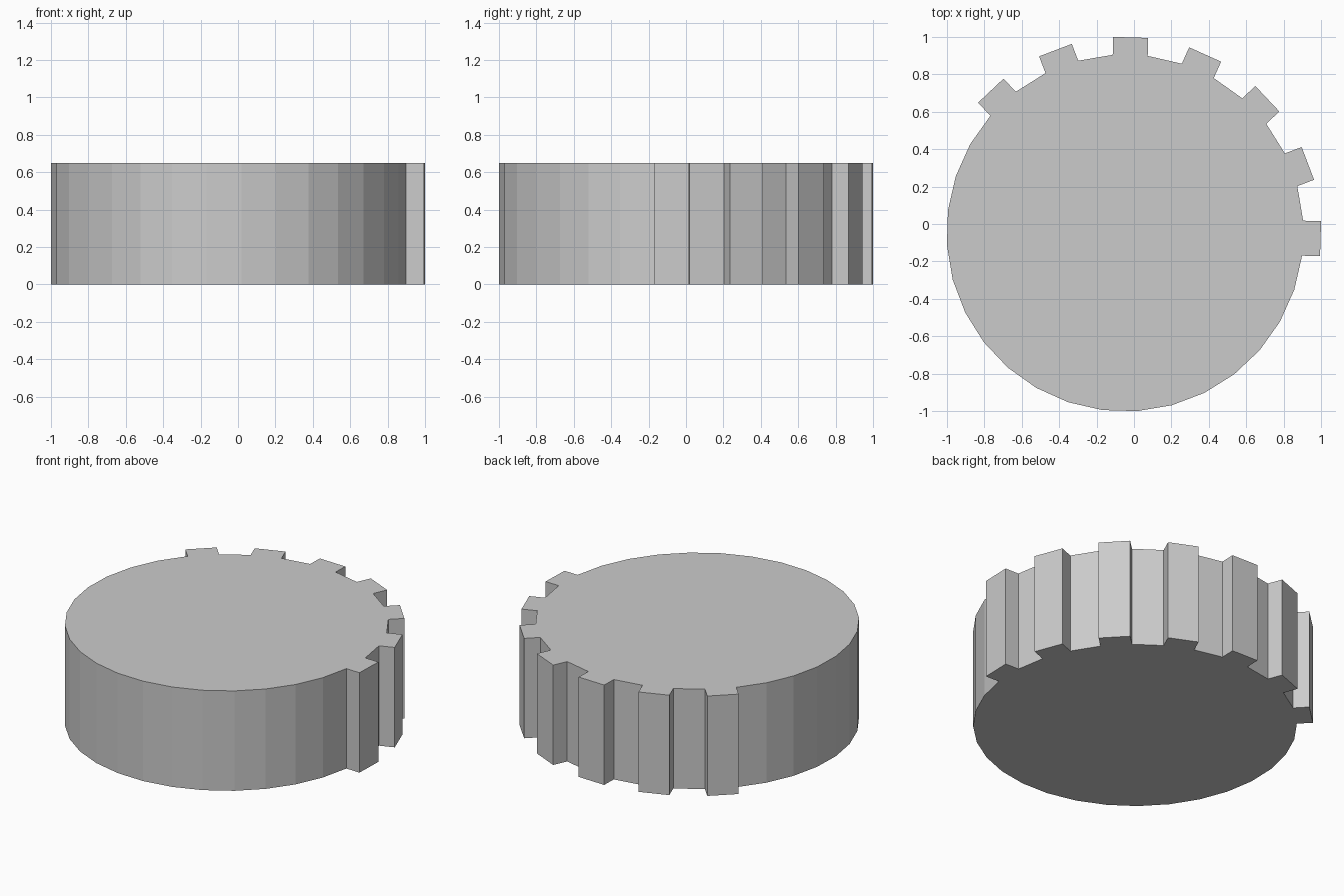
import bpy, bmesh
from math import cos, sin, radians

if "Cube" in bpy.data.objects:
    bpy.data.objects.remove(bpy.data.objects["Cube"])

SEGMENTS, RADIUS, HEIGHT = 32, 0.9545, 0.65
TOOTH_DEPTH, TEETH = 0.096, 7
CENTRE, START = -0.048, radians(-7.3)
STEP = radians(360 / SEGMENTS)

bm = bmesh.new()

# Flat-sided disc
ring = [bm.verts.new((CENTRE + RADIUS * cos(START + i * STEP),
                      CENTRE + RADIUS * sin(START + i * STEP), 0))
        for i in range(SEGMENTS)]
top = [bm.verts.new((v.co.x, v.co.y, HEIGHT)) for v in ring]
bm.faces.new(top)
bm.faces.new(ring[::-1])
sides = []
for i in range(SEGMENTS):
    j = (i + 1) % SEGMENTS
    sides.append(bm.faces.new((ring[i], ring[j], top[j], top[i])))
bm.normal_update()

# Every second side face is pulled out into a tooth
teeth = sides[0:2 * TEETH:2]
for face in bmesh.ops.extrude_discrete_faces(bm, faces=teeth)["faces"]:
    face.normal_update()
    bmesh.ops.translate(bm, verts=face.verts, vec=face.normal * TOOTH_DEPTH)

bmesh.ops.recalc_face_normals(bm, faces=bm.faces)
mesh = bpy.data.meshes.new("partial_gear")
bm.to_mesh(mesh)
bm.free()
gear = bpy.data.objects.new("partial_gear", mesh)
bpy.context.collection.objects.link(gear)
